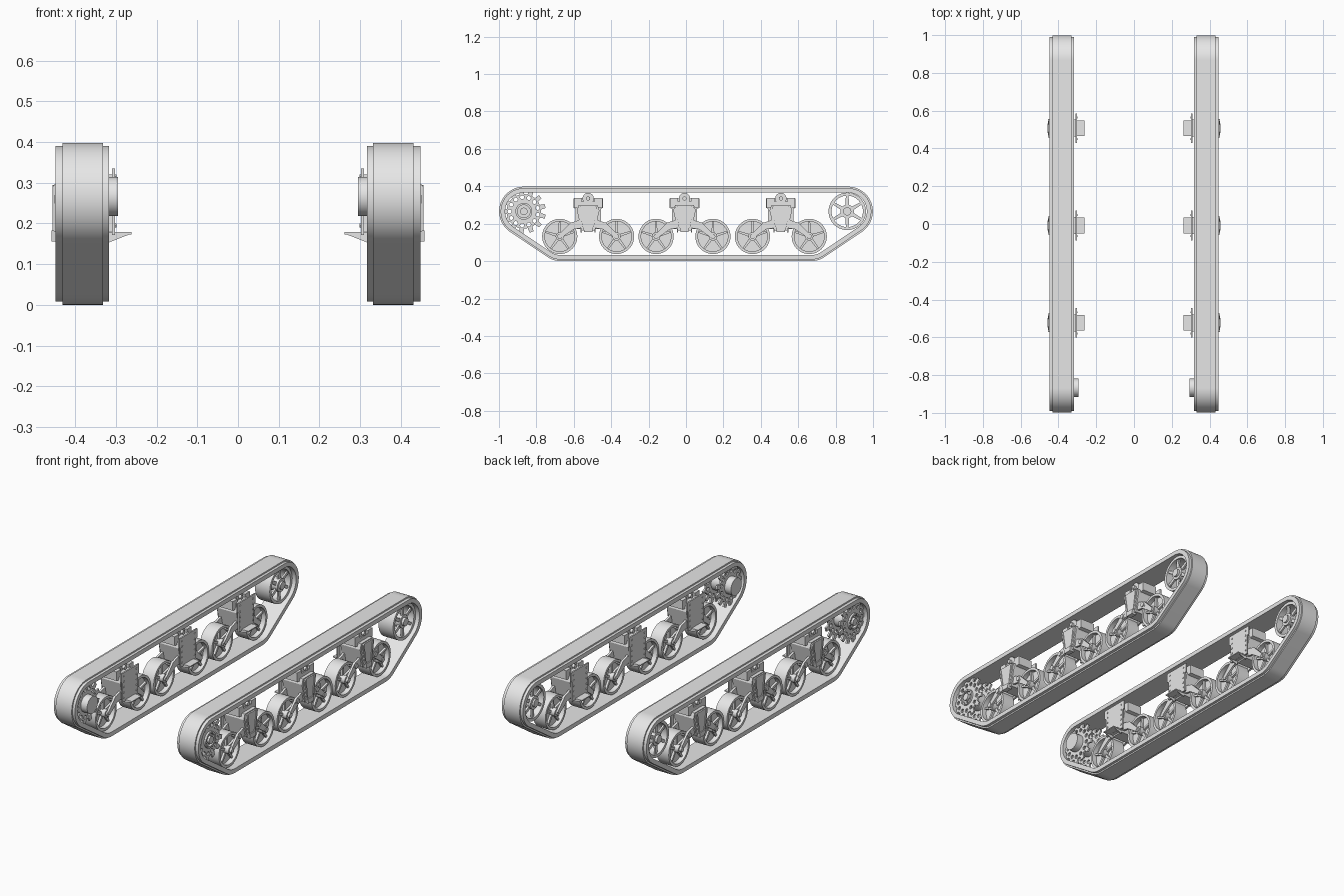
import bpy, bmesh
from math import sin, cos, pi
from mathutils import Vector
from mathutils.geometry import convex_hull_2d

cube = bpy.data.objects.get("Cube")
if cube:
    bpy.data.objects.remove(cube)

GREY = (0.8, 0.8, 0.8, 1)
mat = bpy.data.materials.new("plain_grey")
mat.use_nodes = True
mat.diffuse_color = GREY
mat.node_tree.nodes["Principled BSDF"].inputs["Base Color"].default_value = GREY
made = []


def circle(y, z, r, n=32):
    return [(y + r * cos(2 * pi * i / n), z + r * sin(2 * pi * i / n)) for i in range(n)]


def mirrored(pts):
    """Close a half profile given from top to bottom on the +y side."""
    return pts + [(-y, z) for y, z in reversed(pts)]


def bar(a, b, wa, wb):
    """Tapered strip between two points."""
    a, b = Vector(a), Vector(b)
    side = (b - a).orthogonal().normalized()
    return [tuple(p) for p in (a + side * wa, b + side * wb, b - side * wb, a - side * wa)]


def add_prism(bm, loops, x0, x1):
    """Fill side-view loops (outline plus holes) and extrude them along x."""
    edges = []
    for loop in loops:
        vs = [bm.verts.new((x0, y, z)) for y, z in loop]
        edges += [bm.edges.new((vs[i - 1], vs[i])) for i in range(len(vs))]
    fill = bmesh.ops.triangle_fill(bm, use_beauty=True, edges=edges)
    faces = [g for g in fill["geom"] if isinstance(g, bmesh.types.BMFace)]
    out = bmesh.ops.extrude_face_region(bm, geom=faces)
    top = [g for g in out["geom"] if isinstance(g, bmesh.types.BMVert)]
    bmesh.ops.translate(bm, verts=top, vec=(x1 - x0, 0, 0))


def part(name, prisms, stations=(0,)):
    """One mesh on the left track, mirrored to the right, repeated along y."""
    bm = bmesh.new()
    for loops, x0, x1 in prisms:
        add_prism(bm, loops, x0, x1)
    bmesh.ops.recalc_face_normals(bm, faces=bm.faces)
    me = bpy.data.meshes.new(name)
    bm.to_mesh(me)
    bm.free()
    me.materials.append(mat)
    for y in stations:
        ob = bpy.data.objects.new(name, me)
        ob.location.y = y
        bpy.context.scene.collection.objects.link(ob)
        ob.modifiers.new("mirror", "MIRROR").use_bisect_axis[0] = False
        made.append(ob)


END_Y, END_Z = 0.867, 0.266
WHEEL_Y, WHEEL_Z = 0.152, 0.132
BOGIES = (-0.523, -0.008, 0.507)


# Track belt: thick middle band with slightly lower edges
def belt(r):
    pts = []
    for s in (-1, 1):
        pts += circle(s * END_Y, END_Z, r, 80) + circle(s * 0.668, WHEEL_Z, r, 80)
    return [pts[i] for i in convex_hull_2d(pts)]


part("track_band", [([belt(0.132), belt(0.1)], 0.332, 0.431)])
part("track_edges", [([belt(0.124), belt(0.1)], 0.317, 0.332),
                     ([belt(0.124), belt(0.1)], 0.431, 0.448)])

# Drive sprocket: two toothed plates on a drum
TEETH = 13
teeth = []
for i in range(TEETH):
    for k, r in ((0, 0.092), (0.22, 0.092), (0.32, 0.118), (0.7, 0.118), (0.8, 0.092)):
        a = 2 * pi * (i + k) / TEETH
        teeth.append((-END_Y + r * cos(a), END_Z + r * sin(a)))
holes = []
for i in range(TEETH):
    a = 2 * pi * (i + 0.5) / TEETH
    holes.append(circle(-END_Y + 0.076 * cos(a), END_Z + 0.076 * sin(a), 0.011, 10))
plate = [teeth, circle(-END_Y, END_Z, 0.038)] + holes
part("sprocket_plates", [(plate, 0.334, 0.344), (plate, 0.418, 0.428)])
drum = [circle(-END_Y, END_Z, 0.048)]
part("sprocket_drum", [(drum, 0.295, 0.424),
                       ([circle(-END_Y, END_Z, 0.045), circle(-END_Y, END_Z, 0.034)], 0.424, 0.438),
                       ([circle(-END_Y, END_Z, 0.02, 20)], 0.424, 0.442)])
bolts = []
for i in range(10):
    a = 2 * pi * i / 10
    bolts.append(([circle(-END_Y + 0.04 * cos(a), END_Z + 0.04 * sin(a), 0.004, 8)], 0.438, 0.442))
part("sprocket_bolts", bolts)

# Rear idler: open rim, six spokes on each side, hub
IDLER_Y = 0.862
spokes = []
for i in range(6):
    a = pi * i / 3 + pi / 6
    tip = (IDLER_Y + 0.087 * cos(a), END_Z + 0.087 * sin(a))
    for x in (0.345, 0.41):
        spokes.append(([bar((IDLER_Y, END_Z), tip, 0.012, 0.007)], x, x + 0.01))
part("idler_spokes", spokes)
part("idler_rim", [([circle(IDLER_Y, END_Z, 0.1, 48), circle(IDLER_Y, END_Z, 0.084, 48)], 0.337, 0.428)])
part("idler_hub", [([circle(IDLER_Y, END_Z, 0.036)], 0.335, 0.425),
                   ([circle(IDLER_Y, END_Z, 0.022, 20)], 0.325, 0.438)])

# Road wheels: deep rim, closed disc, five ribs per face, hub
rims, ribs, hubs = [], [], []
for s in (-1, 1):
    y = s * WHEEL_Y
    rims += [([circle(y, WHEEL_Z, 0.094, 48), circle(y, WHEEL_Z, 0.08, 48)], 0.345, 0.42),
             ([circle(y, WHEEL_Z, 0.082, 48)], 0.372, 0.393)]
    hubs += [([circle(y, WHEEL_Z, 0.022, 20)], 0.338, 0.428),
             ([circle(y, WHEEL_Z, 0.013, 16)], 0.33, 0.44)]
    for i in range(5):
        a = 2 * pi * i / 5 + pi / 2
        tip = (y + 0.081 * cos(a), WHEEL_Z + 0.081 * sin(a))
        ribs.append(([bar((y, WHEEL_Z), tip, 0.008, 0.005)], 0.36, 0.405))
part("road_wheel_rims", rims, BOGIES)
part("road_wheel_ribs", ribs, BOGIES)
part("road_wheel_hubs", hubs, BOGIES)

# Suspension arms on both faces of the wheels
arms = []
for s in (-1, 1):
    elbow = (s * 0.085, 0.188)
    for x in (0.328, 0.424):
        arms += [([bar((s * 0.015, 0.205), elbow, 0.024, 0.019)], x, x + 0.012),
                 ([bar(elbow, (s * WHEEL_Y, WHEEL_Z), 0.019, 0.011)], x, x + 0.012),
                 ([circle(*elbow, 0.02, 20)], x, x + 0.013)]
    arms.append(([circle(*elbow, 0.013, 16)], 0.328, 0.442))
part("suspension_arms", arms, BOGIES)

# Bogie bracket: tapered body, raised shoulders, ribbed outer face
body = mirrored([(0.05, 0.3), (0.06, 0.27), (0.036, 0.165)])
face = mirrored([(0.048, 0.295), (0.048, 0.265), (0.03, 0.18)])
part("bogie_body", [([body], 0.322, 0.444), ([face], 0.444, 0.452)], BOGIES)
ridges = []
for s in (-1, 1):
    ridges.append(([bar((s * 0.043, 0.293), (s * 0.025, 0.182), 0.005, 0.005)], 0.45, 0.456))
ridges.append(([mirrored([(0.026, 0.182), (0.022, 0.155)])], 0.43, 0.458))
part("bogie_face_ribs", ridges, BOGIES)
shoulders = []
for s in (-1, 1):
    box = [(s * 0.035, 0.28), (s * 0.076, 0.288), (s * 0.076, 0.338), (s * 0.035, 0.338)]
    shoulders.append(([box], 0.335, 0.425))
shoulders.append(([mirrored([(0.036, 0.32), (0.036, 0.28)])], 0.335, 0.425))
part("bogie_shoulders", shoulders, BOGIES)

# Return roller on top of each bogie
part("return_roller", [([circle(0, 0.335, 0.03, 28)], 0.345, 0.418),
                       ([circle(0, 0.335, 0.011, 16)], 0.33, 0.432)], BOGIES)

# Inner mounting plate with rivets and wedge shelf
mount = mirrored([(0.079, 0.335), (0.079, 0.285), (0.068, 0.28), (0.068, 0.172)])
part("mounting_plate", [([mount], 0.302, 0.31),
                        ([mirrored([(0.045, 0.32), (0.045, 0.18)])], 0.31, 0.336)], BOGIES)
rivets = []
for s in (-1, 1):
    for z in (0.195, 0.225, 0.255, 0.285, 0.315):
        rivets.append(([circle(s * 0.056, z, 0.005, 8)], 0.299, 0.303))
part("plate_rivets", rivets, BOGIES)
part("shelf_top", [([mirrored([(0.042, 0.179), (0.042, 0.173)])], 0.262, 0.325)], BOGIES)

# Triangular gussets under the shelf, drawn out towards the track
bm = bmesh.new()
for y in (-0.04, 0.034):
    tri = [bm.verts.new((x, y, z)) for x, z in ((0.264, 0.174), (0.32, 0.174), (0.32, 0.152))]
    out = bmesh.ops.extrude_face_region(bm, geom=[bm.faces.new(tri)])
    bmesh.ops.translate(bm, vec=(0, 0.006, 0),
                        verts=[g for g in out["geom"] if isinstance(g, bmesh.types.BMVert)])
bmesh.ops.recalc_face_normals(bm, faces=bm.faces)
gusset = bpy.data.meshes.new("shelf_gussets")
bm.to_mesh(gusset)
bm.free()
gusset.materials.append(mat)
for y in BOGIES:
    ob = bpy.data.objects.new("shelf_gussets", gusset)
    ob.location.y = y
    bpy.context.scene.collection.objects.link(ob)
    ob.modifiers.new("mirror", "MIRROR")
    made.append(ob)

# Smooth the round parts and keep hard edges crisp
bpy.ops.object.select_all(action="DESELECT")
for ob in made:
    ob.select_set(True)
bpy.context.view_layer.objects.active = made[0]
bpy.ops.object.shade_smooth_by_angle()
